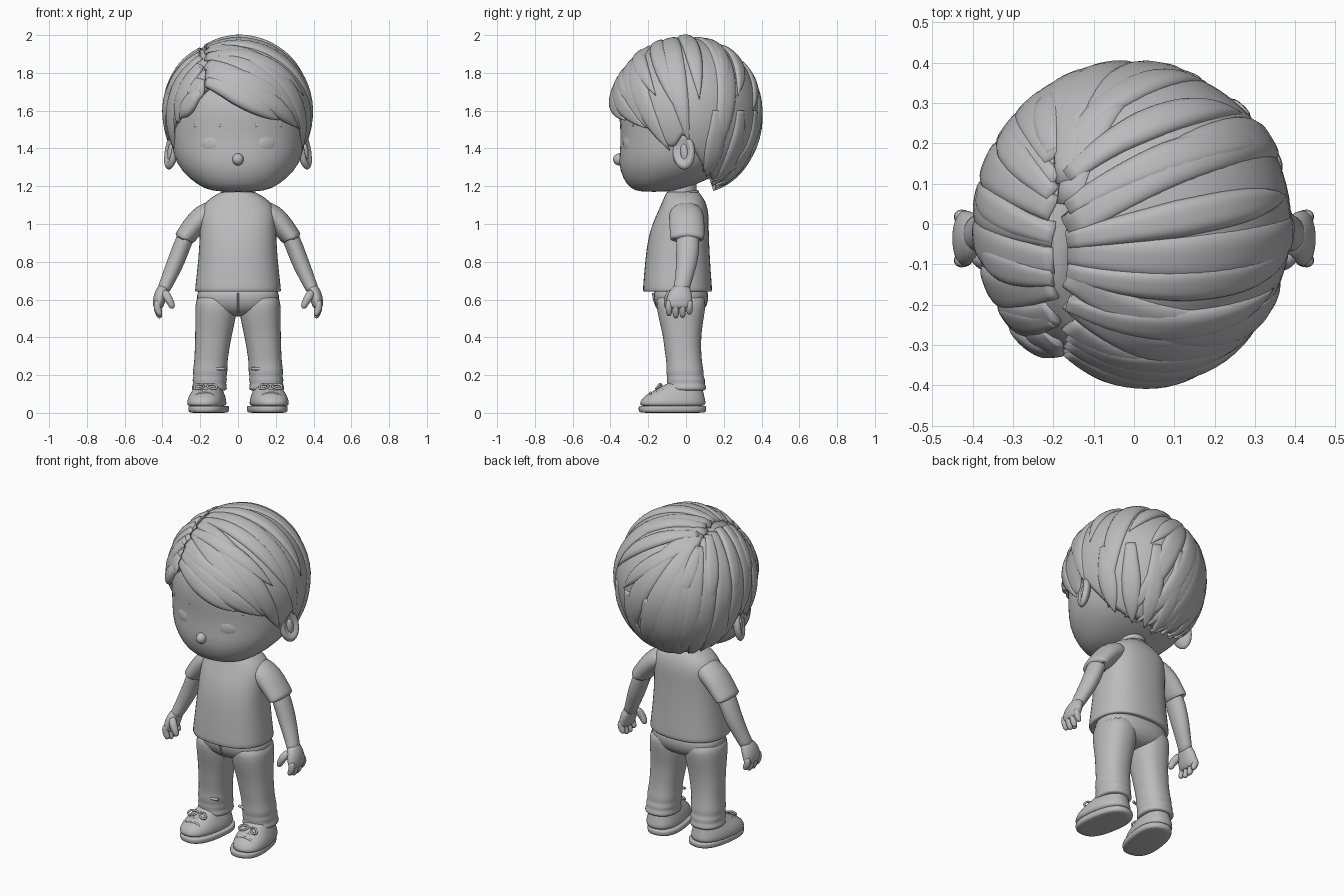
import bpy, bmesh, math
from math import sin, cos, radians, pi
from mathutils import Vector, Matrix

if "Cube" in bpy.data.objects:
    bpy.data.objects.remove(bpy.data.objects["Cube"])

clay = bpy.data.materials.new("clay_grey")
clay.use_nodes = True
GREY = (0.5, 0.5, 0.5, 1)
clay.diffuse_color = GREY
clay.node_tree.nodes["Principled BSDF"].inputs["Base Color"].default_value = GREY


def finish(name, bm, mirror=False, subsurf=0):
    bmesh.ops.recalc_face_normals(bm, faces=bm.faces)
    mesh = bpy.data.meshes.new(name)
    for f in bm.faces:
        f.smooth = True
    bm.to_mesh(mesh)
    bm.free()
    mesh.materials.append(clay)
    ob = bpy.data.objects.new(name, mesh)
    bpy.context.collection.objects.link(ob)
    if mirror:
        ob.modifiers.new("mirror", 'MIRROR').use_mirror_merge = False
    if subsurf:
        mod = ob.modifiers.new("smooth", 'SUBSURF')
        mod.levels = mod.render_levels = subsurf
    return ob


def skin(bm, rows, caps=True):
    """Join closed rows of points with quads."""
    rows = [[bm.verts.new(p) for p in row] for row in rows]
    n = len(rows[0])
    for a, b in zip(rows, rows[1:]):
        for i in range(n):
            j = (i + 1) % n
            bm.faces.new((a[i], a[j], b[j], b[i]))
    if caps:
        bm.faces.new(rows[0])
        bm.faces.new(rows[-1])


def tube(name, rings, n=2.0, mirror=False, flat=False, sides=24, turn=None):
    """Loft rings (x, y, z, half width, half depth); flat keeps them level."""
    centres = [Vector(r[:3]) for r in rings]
    rows = []
    for k, (c, r) in enumerate(zip(centres, rings)):
        t = centres[min(k + 1, len(rings) - 1)] - centres[max(k - 1, 0)]
        across = Vector((1, 0, 0)) if flat else Vector((-t.z, 0, t.x)).normalized()
        row = []
        for i in range(sides):
            a = 2 * pi * i / sides
            u = math.copysign(abs(cos(a)) ** (2 / n), cos(a))
            v = math.copysign(abs(sin(a)) ** (2 / n), sin(a))
            row.append(c + across * u * r[3] + Vector((0, v * r[4], 0)))
        rows.append(row)
    bm = bmesh.new()
    skin(bm, rows)
    if turn:
        bmesh.ops.rotate(bm, verts=bm.verts, cent=centres[-1],
                         matrix=Matrix.Rotation(turn, 3, 'Z'))
    return finish(name, bm, mirror, 1)


def ball(name, loc, size, rot=(0, 0, 0), mirror=False, dish=0):
    bm = bmesh.new()
    bmesh.ops.create_uvsphere(bm, u_segments=32, v_segments=20, radius=1)
    for v in bm.verts:
        if dish and v.co.x > 0:
            v.co.x -= dish * max(0, 1 - (v.co.y ** 2 + v.co.z ** 2) / 0.6)
    m = Matrix.Translation(loc)
    for axis, a in zip("ZYX", (rot[2], rot[1], rot[0])):
        m = m @ Matrix.Rotation(radians(a), 4, axis)
    bm.transform(m @ Matrix.Diagonal((*size, 1)))
    return finish(name, bm, mirror)


def cord(name, pts, r, cyclic=False):
    cu = bpy.data.curves.new(name, 'CURVE')
    cu.dimensions = '3D'
    cu.bevel_depth, cu.bevel_resolution, cu.resolution_u = r, 2, 6
    cu.use_fill_caps = True
    sp = cu.splines.new('NURBS')
    sp.points.add(len(pts) - 1)
    for p, co in zip(sp.points, pts):
        p.co = (*co, 1)
    sp.use_endpoint_u, sp.use_cyclic_u, sp.order_u = not cyclic, cyclic, 3
    cu.materials.append(clay)
    ob = bpy.data.objects.new(name, cu)
    bpy.context.collection.objects.link(ob)


# Head and neck
tube("head", [(0, -.17, 1.17, .10, .07), (0, -.155, 1.185, .18, .14), (0, -.10, 1.24, .26, .235),
              (0, -.05, 1.32, .33, .31), (0, -.03, 1.41, .352, .318), (0, -.01, 1.5, .362, .338),
              (0, 0, 1.6, .365, .36), (0, 0, 1.72, .34, .33), (0, 0, 1.82, .26, .25),
              (0, 0, 1.88, .12, .12)], n=2.15, flat=True, sides=32)
tube("neck", [(0, -.02, z, r, r) for z, r in ((1.08, .085), (1.14, .078), (1.2, .075), (1.26, .08))], flat=True)

# Face
ball("ear", (.352, -.012, 1.385), (.032, .062, .098), (8, -8, -22), True, dish=.9)
ball("ear_inner", (.357, -.008, 1.375), (.016, .022, .05), (8, 0, -22), True)
ball("eye", (.15, -.299, 1.425), (.066, .026, .054), (0, 0, 24), True)
ball("nose", (0, -.352, 1.342), (.03, .034, .032))
ball("upper_lip", (0, -.328, 1.272), (.035, .012, .009))
ball("lower_lip", (0, -.317, 1.254), (.028, .016, .012))
for s in (1, -1):
    cord("eyebrow", [(s * .09, -.335, 1.52), (s * .15, -.316, 1.54), (s * .23, -.275, 1.52)], .008)

# Shirt
tube("shirt", [(0, -.045, .645, .21, .165), (0, -.045, .64, .229, .184), (0, -.045, .655, .23, .185),
               (0, -.045, .75, .218, .177), (0, -.043, .87, .207, .168), (0, -.035, .97, .203, .156),
               (0, -.02, 1.04, .203, .142), (0, -.012, 1.09, .192, .126), (0, -.012, 1.125, .165, .112),
               (0, -.015, 1.155, .118, .095), (0, -.018, 1.17, .09, .085), (0, -.018, 1.168, .08, .08)],
     n=2.4, flat=True)
cord("collar", [(.088 * cos(a * pi / 6), -.02 + .083 * sin(a * pi / 6), 1.158 + .012 * sin(a * pi / 6))
                for a in range(12)], .010, True)
tube("sleeve", [(.11, 0, 1.07, .05, .08), (.15, 0, 1.06, .065, .09), (.205, .004, 1.025, .064, .094),
                (.25, .006, .97, .058, .093), (.285, .006, .925, .054, .091), (.288, .006, .92, .053, .09),
                (.286, .006, .922, .042, .075)], mirror=True)

# Arms and hands
tube("arm", [(.24, .008, 1.0, .046, .06), (.285, .01, .92, .046, .062), (.32, .008, .82, .047, .06),
             (.355, -.005, .74, .042, .05), (.386, -.02, .67, .035, .043), (.40, -.03, .64, .033, .05)], mirror=True)
tube("palm", [(.383, -.02, .68, .026, .034), (.398, -.03, .65, .034, .056), (.415, -.035, .61, .036, .07),
              (.424, -.036, .565, .029, .07), (.425, -.036, .55, .018, .06)], mirror=True)
for k in range(4):
    y, tip = -.09 + .036 * k, (.515, .503, .505, .522)[k]
    tube("finger", [(.425, y, .60, .018, .018), (.430, y, .565, .02, .0185), (.422, y, tip + .025, .019, .018),
                    (.412, y, tip + .005, .015, .014), (.408, y, tip, .006, .006)], mirror=True, sides=12)
tube("thumb", [(.395, -.075, .65, .02, .022), (.375, -.093, .615, .025, .024), (.357, -.098, .585, .02, .02),
               (.347, -.098, .56, .017, .017), (.344, -.098, .552, .006, .007)], mirror=True, sides=12)

# Trousers
tube("trouser_seat", [(0, -.028, .68, .21, .14), (0, -.027, .62, .222, .148), (0, -.025, .57, .215, .14),
                      (0, -.024, .53, .16, .11), (0, -.024, .51, .06, .06)], n=2.4, flat=True)
tube("trouser_leg", [(.115, -.026, .64, .10, .13), (.116, -.026, .57, .112, .132), (.119, -.026, .50, .108, .12),
                     (.130, -.021, .41, .097, .101), (.139, -.016, .32, .091, .097), (.145, -.008, .26, .088, .094),
                     (.148, -.006, .215, .094, .102), (.148, -.004, .195, .086, .095), (.150, 0, .175, .094, .104),
                     (.150, 0, .155, .086, .098), (.152, .002, .14, .094, .106), (.152, .002, .12, .094, .105),
                     (.152, .002, .118, .075, .085)], n=2.3, mirror=True, flat=True)
for s in (1, -1):
    cord("knee_fold", [(s * .07, -.09, .235), (s * .14, -.104, .228), (s * .21, -.07, .25)], .008)
cord("fly_seam", [(0, -.175, .635), (0, -.172, .58), (0, -.135, .53)], .005)

# Shoes
TOE_OUT = radians(9)
tube("shoe_sole", [(.155, -.072, 0, .09, .165), (.155, -.072, .002, .102, .18), (.155, -.072, .03, .104, .182),
                   (.155, -.072, .036, .10, .178), (.155, -.072, .038, .09, .17)],
     n=2.5, mirror=True, flat=True, turn=TOE_OUT)
tube("shoe_upper", [(.155, -.072, .03, .098, .176), (.155, -.071, .05, .101, .178), (.155, -.067, .08, .097, .167),
                    (.155, -.052, .105, .085, .146), (.155, -.03, .13, .074, .118), (.155, -.01, .155, .064, .092),
                    (.155, -.005, .165, .055, .08)], n=2.4, mirror=True, flat=True, turn=TOE_OUT)
for s in (1, -1):
    for k in range(3):
        y, z, w = -.185 + .03 * k, .108 + .013 * k, .05
        cord("shoe_lace", [(s * .175 - w, y, z - .014), (s * .175, y - .005, z + .012), (s * .175 + w, y, z - .014)], .006)
    for side in (1, -1):
        x = s * .172
        cord("lace_bow", [(x, -.125, .145), (x + side * .05, -.14, .155), (x + side * .065, -.155, .13),
                          (x + side * .03, -.16, .128)], .006, True)

# Hair: a cap whose lower edge follows the hairline, from front round to back
HEM = [(-180, 1.19), (-130, 1.22), (-110, 1.28), (-98, 1.38), (-88, 1.48), (-80, 1.42), (-74, 1.40), (-66, 1.50),
       (-50, 1.58), (-35, 1.68), (-22, 1.76), (-12, 1.765), (0, 1.73), (18, 1.65), (35, 1.58), (50, 1.53),
       (66, 1.50), (74, 1.40), (80, 1.40), (88, 1.48), (98, 1.38), (110, 1.28), (130, 1.22), (180, 1.19)]
CROWN = 1.585


def hem(az):
    for (a, za), (b, zb) in zip(HEM, HEM[1:]):
        if a <= az <= b:
            return za + (zb - za) * (az - a) / (b - a)


def direction(az, z):
    up = z - CROWN
    e = math.asin(max(-1, min(1, up / (.4 if up > 0 else .44))))
    a = radians(az)
    return Vector((cos(e) * sin(a), -cos(e) * cos(a), sin(e)))


def on_hair(d, r):
    x, y, z = d * r
    return Vector((x * .39, y * .395, CROWN + z * (.4 if z > 0 else .44)))


rows, around, down = [], 120, 28
for j in range(1, down + 4):
    row = []
    for i in range(around):
        az = -180 + 360 * i / around
        low = math.asin(direction(az, hem(az)).z)
        e = pi / 2 + (low - pi / 2) * min(j / down, 1)
        r = 1.0 if j < down else (.985, .95, .87, .7)[j - down]
        d = Vector((cos(e) * sin(radians(az)), -cos(e) * cos(radians(az)), sin(e)))
        if d.z > 0:
            r -= .035 * math.exp(-((d.x + .47) / .05) ** 2)
        row.append(on_hair(d, r))
    rows.append(row)
bm = bmesh.new()
skin(bm, rows)
finish("hair_cap", bm)


def lock(start, end, width, height, lift=0.0):
    """A tapered strand lying on the cap between two directions."""
    rows, steps, n = [], 22, 10
    angle = start.angle(end)
    for k in range(steps + 1):
        u = k / steps
        p = (start * sin((1 - u) * angle) + end * sin(u * angle)) / sin(angle)
        side = p.cross(end - start).normalized()
        w = width * (.55 + .45 * min(1, u / .4)) * max(.03, 1 - max(0, (u - .5) / .5) ** 2.2)
        h = height * min(1, .5 + u * 2) * max(.1, 1 - max(0, (u - .6) / .4) ** 2)
        row = []
        for i in range(n + 1):
            s = -1 + 2 * i / n
            row.append(on_hair((p + side * s * w).normalized(), .985 + lift + (h + .015) * (1 - s ** 4)))
        row += [on_hair((p + side * s * w * .9).normalized(), .95) for s in (.6, -.6)]
        rows.append(row)
    bm = bmesh.new()
    skin(bm, rows)
    finish("hair_lock", bm)


def parting(y, side):
    x = -.47 + side * .05
    return Vector((x, y, math.sqrt(max(0, 1 - x * x - y * y))))


# Long locks reaching the hairline, then shorter ones laid over them
for k in range(10):
    u = k / 9
    az = 26 + 150 * u
    lock(parting(-.78 + 1.35 * u, 1), direction(az, hem(az) - .01), .17, .03, .004 * (k % 2))
for k in range(7):
    u = k / 6
    az = 48 + 105 * u
    lock(parting(-.7 + 1.2 * u, 1), direction(az, (1.62, 1.68, 1.6, 1.66)[k % 4]), .125, .04, .005 * (k % 2))
for k in range(9):
    u = k / 8
    az = -40 - 135 * u
    lock(parting(-.72 + 1.3 * u, -1), direction(az, hem(az) - .01), .16, .03, .004 * (k % 2))
for k in range(5):
    u = k / 4
    az = -58 - 90 * u
    lock(parting(-.6 + 1.05 * u, -1), direction(az, (1.58, 1.64, 1.55)[k % 3]), .12, .04, .005 * (k % 2))
# Swept fringe and nape tips
lock(parting(-.8, 1), direction(34, 1.55), .15, .05)
lock(parting(-.74, 1), direction(56, 1.51), .16, .045)
lock(parting(-.8, -1), direction(-52, 1.56), .13, .05)
for az in range(115, 250, 22):
    a = az if az <= 180 else az - 360
    lock(direction(a, 1.6), direction(a, hem(a) - .015), .15, .03)
